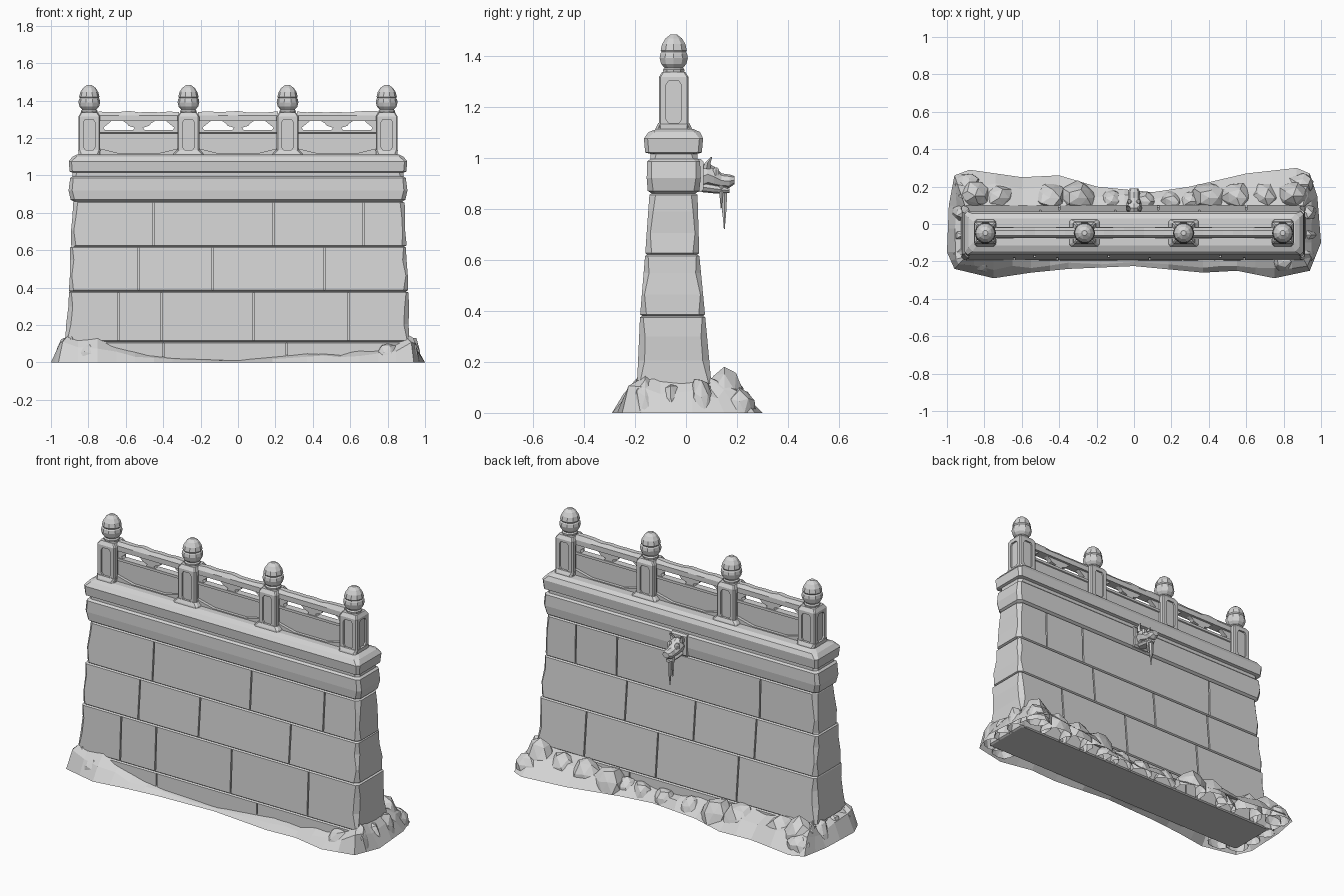
import bpy, bmesh, math, random
from mathutils import Vector

random.seed(4)
cube = bpy.data.objects.get("Cube")
if cube:
    bpy.data.objects.remove(cube, do_unlink=True)

stone = bpy.data.materials.new("grey stone")
stone.use_nodes = True
GREY = (0.66, 0.66, 0.66, 1)
stone.diffuse_color = GREY
stone.node_tree.nodes["Principled BSDF"].inputs["Base Color"].default_value = GREY


def jit(a):
    return random.uniform(-a, a)


def finish(name, bm, closed=True):
    if closed:
        bmesh.ops.recalc_face_normals(bm, faces=bm.faces)
    mesh = bpy.data.meshes.new(name)
    bm.to_mesh(mesh)
    bm.free()
    mesh.materials.append(stone)
    ob = bpy.data.objects.new(name, mesh)
    bpy.context.collection.objects.link(ob)
    return ob


def add_loft(bm, rings, caps=True):
    rows = [[bm.verts.new(p) for p in ring] for ring in rings]
    n = len(rows[0])
    for a, b in zip(rows, rows[1:]):
        for i in range(n):
            j = (i + 1) % n
            bm.faces.new((a[i], a[j], b[j], b[i]))
    if caps:
        bm.faces.new(rows[0][::-1])
        bm.faces.new(rows[-1])


def loft(name, rings, caps=True):
    bm = bmesh.new()
    add_loft(bm, rings, caps)
    return finish(name, bm)


def rect(z, x0, x1, y0, y1, c=0.0):
    """Horizontal ring, with chamfered corners when c is given."""
    if not c:
        return [(x0, y0, z), (x1, y0, z), (x1, y1, z), (x0, y1, z)]
    return [(x0 + c, y0, z), (x1 - c, y0, z), (x1, y0 + c, z), (x1, y1 - c, z),
            (x1 - c, y1, z), (x0 + c, y1, z), (x0, y1 - c, z), (x0, y0 + c, z)]


def circle(x, y, z, r, n=10):
    return [(x + r * math.cos(math.tau * i / n), y + r * math.sin(math.tau * i / n), z) for i in range(n)]


def prism(name, pts, y0, y1):
    return loft(name, [[(x, y, z) for x, z in pts] for y in (y0, y1)])


# Wall: stacked courses with grooves between them
LEVELS = [(0, 0.92, -0.195, 0.105), (0.11, 0.92, -0.192, 0.1), (0.38, 0.907, -0.18, 0.075),
          (0.62, 0.897, -0.16, 0.052), (0.86, 0.886, -0.143, 0.045)]
rings = []
for a, b in zip(LEVELS, LEVELS[1:]):
    gap = 0.006 / (b[0] - a[0])
    for t, inset in ((0, 0.008), (gap, 0), (0.35, 0), (0.7, 0), (1 - gap, 0), (1, 0.008)):
        if t == 0 and a[0] > 0:
            continue
        z, hx, y0, y1 = (p + t * (q - p) for p, q in zip(a, b))
        bulge = jit(0.006)
        rings.append(rect(z, inset - hx + bulge, hx - inset + bulge,
                          y0 + inset, y1 - inset, 0.018 + jit(0.009)))
# Cornice bands above the courses
for z, hx, y0, y1 in ((0.87, 0.895, -0.15, 0.052), (0.92, 0.906, -0.154, 0.058), (0.985, 0.897, -0.152, 0.055),
                      (0.995, 0.885, -0.14, 0.045), (1.015, 0.885, -0.14, 0.045), (1.02, 0.9, -0.16, 0.062),
                      (1.075, 0.905, -0.165, 0.067), (1.1, 0.885, -0.147, 0.055), (1.112, 0.86, -0.115, 0.03)):
    rings.append(rect(z, -hx, hx, y0, y1, 0.02 + jit(0.006)))
bm = bmesh.new()
add_loft(bm, rings)
bmesh.ops.recalc_face_normals(bm, faces=bm.faces)

# Vertical joints: a thin strip of each course face is split off and sunk
FRONT = [(-0.4, 0.26), (-0.64, -0.41, 0.085, 0.59), (-0.53, -0.135, 0.46), (-0.45, 0.19, 0.67)]
BACK = [(-0.3, 0.3), (-0.4, 0.13, 0.6), (-0.5, -0.1, 0.35), (-0.52, 0.42, 0.69)]
JOINT = 0.004


def course_faces(side, low, high):
    return [f for f in bm.faces if f.normal.y * side > 0.9 and low < f.calc_center_median().z < high]


for i in range(4):
    low, high = LEVELS[i][0], LEVELS[i + 1][0]
    for side, joints in ((-1, FRONT[i]), (1, BACK[i])):
        for x in joints:
            for edge in (x - JOINT, x + JOINT):
                faces = course_faces(side, low, high)
                edges = {e for f in faces for e in f.edges}
                verts = {v for f in faces for v in f.verts}
                bmesh.ops.bisect_plane(bm, geom=list(verts) + list(edges) + faces,
                                       plane_co=(edge, 0, 0), plane_no=(1, 0, 0))
                bm.normal_update()
            strip = [f for f in course_faces(side, low, high) if abs(f.calc_center_median().x - x) < JOINT]
            new = bmesh.ops.extrude_face_region(bm, geom=strip)["geom"]
            bmesh.ops.delete(bm, geom=[f for f in strip if f.is_valid], context="FACES")
            bmesh.ops.translate(bm, vec=(0, -side * 0.01, 0),
                                verts=[g for g in new if isinstance(g, bmesh.types.BMVert)])
            bm.normal_update()
finish("wall", bm)

# Railing posts with sunk panels on four sides
YC, HALF = -0.048, 0.058
post = loft("post_1", [rect(z, -r, r, YC - r, YC + r, 0.006) for z, r in
                       ((1.09, HALF), (1.315, HALF), (1.335, HALF - 0.012))])
panel = [(-0.03, 1.15), (-0.02, 1.135), (0.02, 1.135), (0.03, 1.15),
         (0.03, 1.285), (0.02, 1.3), (-0.02, 1.3), (-0.03, 1.285)]
bm = bmesh.new()
for s in (-1, 1):
    d0, d1 = s * (HALF - 0.01), s * (HALF + 0.03)
    add_loft(bm, [[(u, YC + d, z) for u, z in panel] for d in (d0, d1)])
    add_loft(bm, [[(d, YC + u, z) for u, z in panel] for d in (d0, d1)])
cutter = finish("panel_cutter", bm)
cutter.hide_render = True
mod = post.modifiers.new("panels", "BOOLEAN")
mod.object, mod.solver = cutter, "EXACT"
depsgraph = bpy.context.evaluated_depsgraph_get()
mesh = bpy.data.meshes.new_from_object(post.evaluated_get(depsgraph))
post.modifiers.clear()
post.data = mesh
bpy.data.objects.remove(cutter, do_unlink=True)

POSTS = [-0.795, -0.265, 0.265, 0.795]
for i, x in enumerate(POSTS, 1):
    ob = post
    if i > 1:
        ob = bpy.data.objects.new(f"post_{i}", post.data)
        bpy.context.collection.objects.link(ob)
    ob.location.x = x
    # Bud finial and sloped foot
    loft(f"finial_{i}", [circle(x, YC, z, r) for z, r in
         ((1.325, 0.042), (1.345, 0.044), (1.352, 0.038), (1.367, 0.052), (1.39, 0.058), (1.408, 0.055),
          (1.413, 0.05), (1.42, 0.054), (1.445, 0.048), (1.467, 0.034), (1.482, 0.014))])
    out = 0.09 if abs(x) < 0.5 else 0.066
    loft(f"post_foot_{i}", [rect(z, x - r, x + r, YC - d, YC + d, 0.01) for z, r, d in
         ((1.09, out, 0.075), (1.118, out - 0.012, 0.07), (1.135, 0.061, 0.061))])

# Railing bays: panel, rails, pierced band
for i, (a, b) in enumerate(zip(POSTS, POSTS[1:]), 1):
    a, b, m = a + 0.05, b - 0.05, (a + b) / 2
    loft(f"bay_panel_{i}", [rect(z, a, b, YC - d, YC + d) for z, d in
         ((1.09, 0.014), (1.225, 0.014), (1.228, 0.02), (1.243, 0.02))])
    prism(f"bay_curb_{i}", [(a, 1.09), (b, 1.09), (b, 1.145), (b - 0.11, 1.118), (a + 0.11, 1.118), (a, 1.145)],
          YC - 0.032, YC + 0.032)
    side = [(0.035, 1.235), (0.022, 1.255), (0.055, 1.265), (0.065, 1.278), (0.1, 1.3)]
    prism(f"bay_support_{i}", [(m + u, z) for u, z in side] + [(m - u, z) for u, z in side[::-1]],
          YC - 0.014, YC + 0.014)
    for s, end in ((1, a), (-1, b)):
        prism(f"bay_bracket_{i}", [(end + s * u, z) for u, z in
              ((0, 1.235), (0.035, 1.24), (0.025, 1.255), (0.05, 1.275), (0.08, 1.3), (0, 1.3))],
              YC - 0.014, YC + 0.014)
    rail = []
    for k in range(9):
        x, top, r = a + (b - a) * k / 8, 1.34 + jit(0.005), 0.028
        rail.append([(x, YC - r, 1.29), (x, YC - r, 1.32), (x, YC - 0.014, top),
                     (x, YC + 0.014, top), (x, YC + r, 1.32), (x, YC + r, 1.29)])
    loft(f"handrail_{i}", rail)

# Rocky ground skirt around the foot: outline x, y and height at the wall
SKIRT = [(-1, -0.15, 0.13), (-0.96, -0.24, 0.15), (-0.75, -0.29, 0.15), (-0.55, -0.26, 0.06), (-0.35, -0.24, 0.03),
         (0, -0.225, 0.015), (0.37, -0.26, 0.05), (0.55, -0.25, 0.05), (0.75, -0.29, 0.08), (0.94, -0.25, 0.15),
         (1, -0.1, 0.13), (0.98, 0.15, 0.12), (0.94, 0.27, 0.13), (0.87, 0.3, 0.14), (0.6, 0.27, 0.11),
         (0.3, 0.2, 0.08), (0.1, 0.17, 0.06), (-0.2, 0.2, 0.08), (-0.4, 0.26, 0.1), (-0.6, 0.25, 0.11),
         (-0.88, 0.29, 0.14), (-0.96, 0.26, 0.13), (-0.99, 0.1, 0.12)]
outer, middle, inner = [], [], []
for p, q in zip(SKIRT, SKIRT[1:] + SKIRT[:1]):
    for t in (0, 0.5):
        x, y, h = Vector(p).lerp(Vector(q), t)
        wx, wy = max(-0.9, min(0.9, x)), max(-0.175, min(0.085, y))
        k = 0.4 + jit(0.12)
        outer.append((x, y, 0))
        middle.append((x + (wx - x) * k, y + (wy - y) * k, h * (0.6 + jit(0.15))))
        inner.append((wx, wy, h * (1 + jit(0.15))))
loft("ground_skirt", [outer, middle, inner], caps=False)

# Boulders: faceted hulls, cut open at the ground
BOULDERS = [(x, 0.14, 0.1, 0.13) for x in (-0.72, -0.45, -0.3, 0.4, 0.55, 0.7)]
BOULDERS += [(x, 0.12, 0.07, 0.08) for x in (-0.58, -0.12, 0.05, 0.2, 0.3)]
for s in (-1, 1):
    BOULDERS += [(s * 0.85, 0.15, 0.1, 0.17), (s * 0.89, 0.21, 0.075, 0.1), (s * 0.92, 0.06, 0.06, 0.14),
                 (s * 0.92, -0.06, 0.055, 0.12), (s * 0.9, -0.16, 0.07, 0.15), (s * 0.8, -0.2, 0.07, 0.1)]
for i, (x, y, r, h) in enumerate(BOULDERS, 1):
    bm = bmesh.new()
    bmesh.ops.create_icosphere(bm, subdivisions=2, radius=1)
    for v in bm.verts:
        v.co *= 1 + jit(0.1)
        v.co = (x + v.co.x * r, y + v.co.y * r * 0.85, v.co.z * h)
    bmesh.ops.dissolve_limit(bm, angle_limit=0.3, verts=bm.verts, edges=bm.edges)
    bmesh.ops.bisect_plane(bm, geom=bm.verts[:] + bm.edges[:] + bm.faces[:], plane_co=(0, 0, 0),
                           plane_no=(0, 0, 1), clear_inner=True)
    finish(f"boulder_{i}", bm, closed=False)

# Beast-head water spout on the back
loft("spout_plate", [rect(z, -0.05, 0.05, 0.03, y) for z, y in
                     ((0.865, 0.058), (0.875, 0.068), (0.985, 0.068), (0.995, 0.058))])


def tube(name, path, n=8):
    """Loft along y through (y, z, half width, half height)."""
    loft(name, [[(w * math.cos(math.tau * i / n), y, z + h * math.sin(math.tau * i / n)) for i in range(n)]
                for y, z, w, h in path])


tube("spout_head", [(0.05, 0.92, 0.035, 0.045), (0.085, 0.935, 0.042, 0.045), (0.11, 0.925, 0.04, 0.04),
                    (0.14, 0.91, 0.03, 0.028), (0.17, 0.908, 0.032, 0.026), (0.19, 0.912, 0.022, 0.016)])
tube("spout_jaw", [(0.06, 0.885, 0.03, 0.02), (0.11, 0.878, 0.028, 0.018), (0.15, 0.873, 0.022, 0.014),
                   (0.17, 0.87, 0.014, 0.008)])
for s in (-1, 1):
    loft("spout_ear", [circle(s * x, y, z, r, 5) for x, y, z, r in
                       ((0.026, 0.08, 0.955, 0.016), (0.034, 0.085, 0.98, 0.012), (0.036, 0.1, 1.002, 0.003))])
    loft("spout_brow", [circle(s * 0.024, 0.118, z, r, 6) for z, r in ((0.93, 0.014), (0.952, 0.014), (0.962, 0.006))])
for name, x, y, tip, r in (("drip_long", 0, 0.15, 0.72, 0.014), ("drip_left", 0.014, 0.138, 0.8, 0.009),
                           ("drip_right", -0.015, 0.145, 0.77, 0.01)):
    loft(name, [circle(x, y, z, q, 6) for z, q in ((tip, 0.002), ((tip + 0.87) / 2, r * 0.7), (0.89, r))])
